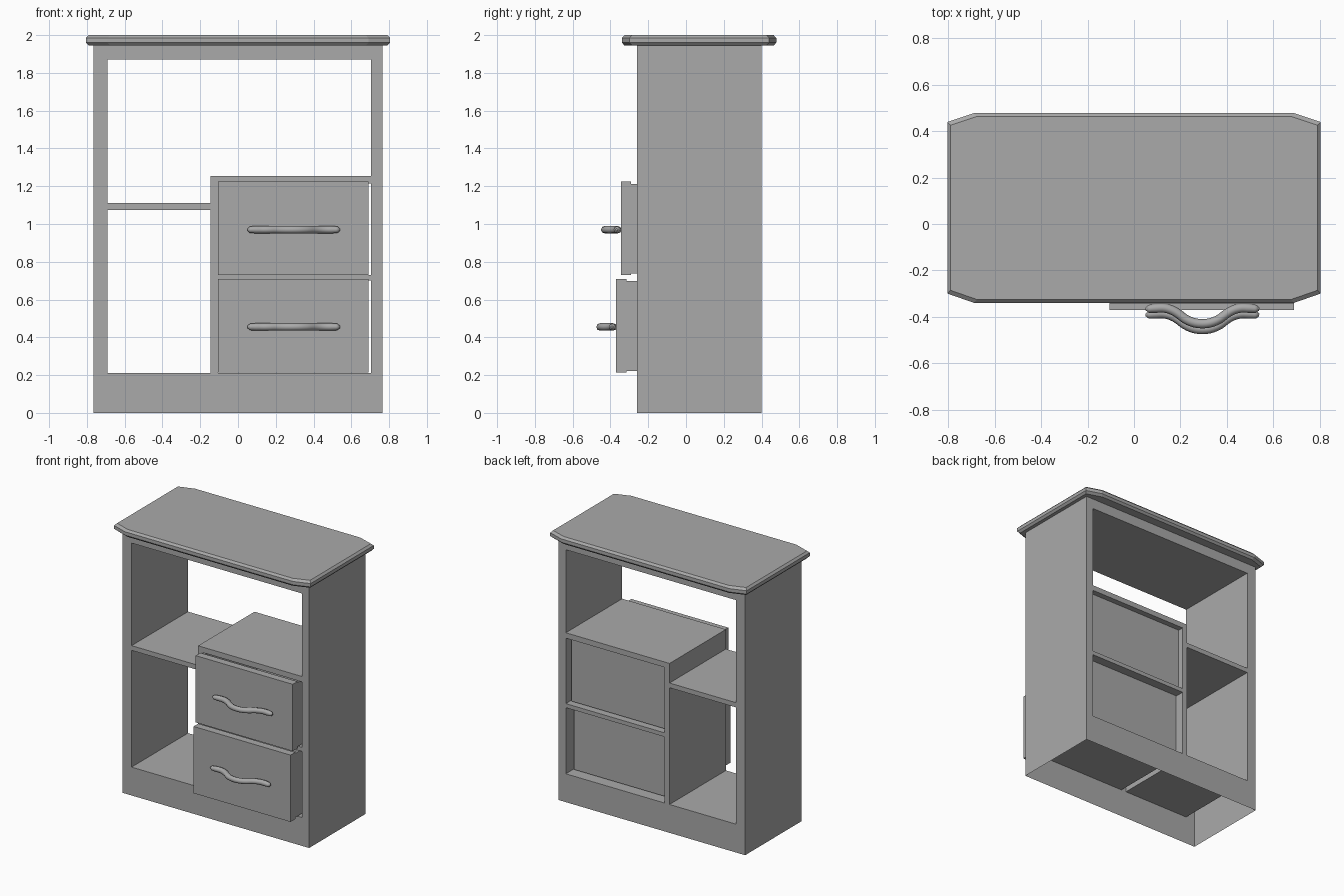
import bpy
import bmesh

cube = bpy.data.objects.get("Cube")
if cube:
    bpy.data.objects.remove(cube, do_unlink=True)

grey = bpy.data.materials.new("plain_grey")
grey.use_nodes = True
COLOUR = (0.4, 0.4, 0.4, 1)
grey.diffuse_color = COLOUR
for node in grey.node_tree.nodes:
    if node.type == 'BSDF_PRINCIPLED':
        node.inputs["Base Color"].default_value = COLOUR


def add_object(name, mesh):
    mesh.materials.clear()
    mesh.materials.append(grey)
    obj = bpy.data.objects.new(name, mesh)
    bpy.context.collection.objects.link(obj)
    return obj


def finish(name, bm):
    mesh = bpy.data.meshes.new(name)
    bm.to_mesh(mesh)
    bm.free()
    return add_object(name, mesh)


def box(bm, x, y, z):
    """Closed box from three (low, high) ranges; returns its faces."""
    verts = bmesh.ops.create_cube(bm, size=1)["verts"]
    for v in verts:
        v.co = [r[0] if c < 0 else r[1] for c, r in zip(v.co, (x, y, z))]
    return list({f for v in verts for f in v.link_faces})


# Cabinet: a frame with openings, hollow inside and open underneath
FRONT, BACK = -0.26, 0.40
openings = [
    (-0.69, 0.705, 1.255, 1.87),     # upper bay
    (-0.69, -0.145, 1.11, 1.255),    # space beside the drawer case
    (-0.69, -0.145, 0.21, 1.075),    # lower bay
    (-0.105, 0.705, 0.73, 1.215),    # upper drawer bay
    (-0.105, 0.705, 0.21, 0.70),     # lower drawer bay
]
xs = sorted({-0.765, 0.765} | {v for o in openings for v in o[:2]})
zs = sorted({0, 1.945} | {v for o in openings for v in o[2:]})


def solid(i, k):
    if not (0 <= i < len(xs) - 1 and 0 <= k < len(zs) - 1):
        return False
    x, z = (xs[i] + xs[i + 1]) / 2, (zs[k] + zs[k + 1]) / 2
    return not any(a < x < b and c < z < d for a, b, c, d in openings)


bm = bmesh.new()


def quad(*points):
    bm.faces.new([bm.verts.new(p) for p in points])


for i in range(len(xs) - 1):
    for k in range(len(zs) - 1):
        if not solid(i, k):
            continue
        (a, b), (c, d) = xs[i:i + 2], zs[k:k + 2]
        ring = [(a, c), (b, c), (b, d), (a, d)]
        quad(*[(x, FRONT, z) for x, z in ring])
        quad(*[(x, BACK, z) for x, z in reversed(ring)])
        neighbours = [(i, k - 1), (i + 1, k), (i, k + 1), (i - 1, k)]
        for s, cell in enumerate(neighbours):
            if solid(*cell) or cell[1] < 0:
                continue
            (x0, z0), (x1, z1) = ring[s], ring[(s + 1) % 4]
            quad((x1, FRONT, z1), (x0, FRONT, z0), (x0, BACK, z0), (x1, BACK, z1))
bmesh.ops.remove_doubles(bm, verts=bm.verts, dist=0.0005)
finish("cabinet_frame", bm)

# Table top: clipped corners and a chamfered rim
bm = bmesh.new()
outline = [(0.69, 0.478), (-0.69, 0.478), (-0.805, 0.44), (-0.805, -0.30),
           (-0.69, -0.34), (0.69, -0.34), (0.805, -0.30), (0.805, 0.44)]
rings = []
for z, inset in [(1.945, 0.014), (1.96, 0), (1.985, 0), (2.0, 0.014)]:
    rings.append([bm.verts.new((x - inset * (1 if x > 0 else -1),
                                y - inset * (1 if y > 0 else -1), z))
                  for x, y in outline])
for low, high in zip(rings, rings[1:]):
    for j in range(len(outline)):
        n = (j + 1) % len(outline)
        bm.faces.new((low[j], low[n], high[n], high[j]))
bm.faces.new(rings[-1])
bm.faces.new(rings[0][::-1])
bmesh.ops.recalc_face_normals(bm, faces=bm.faces)
finish("table_top", bm)

# Wavy pull: half path as (offset from middle, reach from drawer front, radius)
half_path = [(0, 0.085, 1), (0.06, 0.072, 1), (0.12, 0.032, 1), (0.16, 0.018, 1),
             (0.20, 0.018, 1), (0.232, 0.021, 0.85), (0.245, 0.022, 0.3)]


def make_handle(name, front, z):
    path = [(-d, r, w) for d, r, w in reversed(half_path[1:])] + half_path
    curve = bpy.data.curves.new(name + "_path", 'CURVE')
    curve.dimensions = '3D'
    curve.bevel_depth = 0.02
    curve.bevel_resolution = 2
    curve.resolution_u = 4
    curve.use_fill_caps = True
    spline = curve.splines.new('BEZIER')
    spline.bezier_points.add(len(path) - 1)
    for p, (d, reach, width) in zip(spline.bezier_points, path):
        p.co = (0.295 + d, front - reach, z)
        p.radius = width
        p.handle_left_type = p.handle_right_type = 'AUTO'
    helper = bpy.data.objects.new(name + "_path", curve)
    bpy.context.collection.objects.link(helper)
    bpy.context.view_layer.update()
    graph = bpy.context.evaluated_depsgraph_get()
    mesh = bpy.data.meshes.new_from_object(helper.evaluated_get(graph))
    bpy.data.objects.remove(helper, do_unlink=True)
    mesh.name = name
    mesh.polygons.foreach_set("use_smooth", [True] * len(mesh.polygons))
    add_object(name, mesh)


# Drawers: front panel, open tray behind it, and a pull
for level, front, bottom in [("upper", -0.345, 0.73), ("lower", -0.37, 0.215)]:
    bm = bmesh.new()
    box(bm, (-0.105, 0.69), (front, front + 0.055), (bottom, bottom + 0.495))
    finish(level + "_drawer_front", bm)

    bm = bmesh.new()
    faces = box(bm, (-0.1, 0.685), (front + 0.055, front + 0.705),
                (bottom + 0.008, bottom + 0.483))
    top = [f for f in faces if f.normal.z > 0.5 or
           all(v.co.z > bottom + 0.4 for v in f.verts)]
    bmesh.ops.inset_region(bm, faces=top, thickness=0.025)
    bmesh.ops.translate(bm, verts=top[0].verts, vec=(0, 0, 0))
    inner = bmesh.ops.extrude_discrete_faces(bm, faces=top)["faces"]
    bmesh.ops.translate(bm, verts=inner[0].verts, vec=(0, 0, -0.44))
    bmesh.ops.recalc_face_normals(bm, faces=bm.faces)
    finish(level + "_drawer_tray", bm)

    make_handle(level + "_drawer_handle", front, bottom + 0.24)
